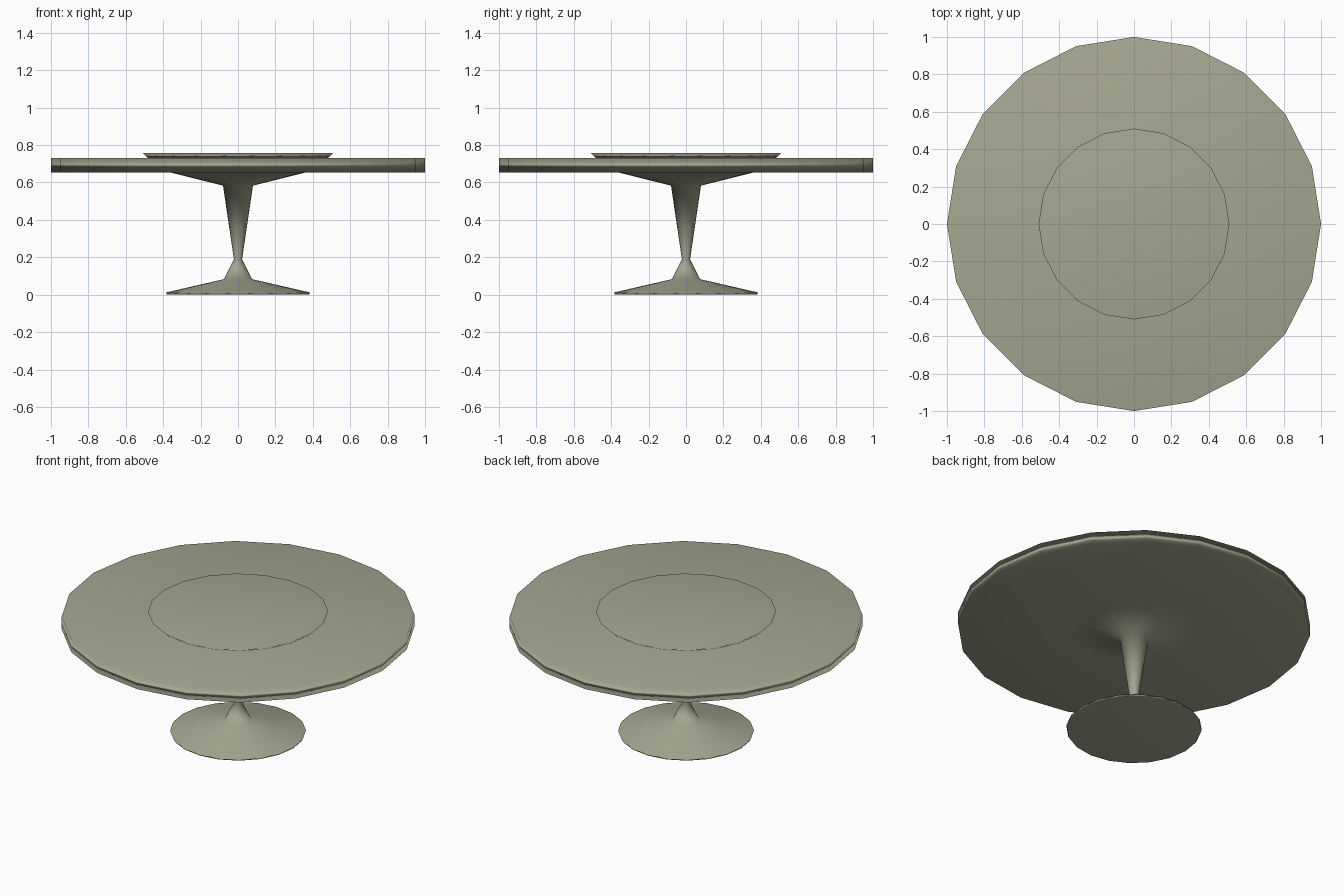
import bpy, bmesh
from math import pi, cos, sin

if "Cube" in bpy.data.objects:
    bpy.data.objects.remove(bpy.data.objects["Cube"])

SIDES = 20

# Olive grey finish
olive = bpy.data.materials.new("olive_grey")
olive.diffuse_color = (0.38, 0.385, 0.28, 1.0)
olive.use_nodes = True
olive.node_tree.nodes["Principled BSDF"].inputs["Base Color"].default_value = olive.diffuse_color


def lathe(name, profile):
    """Revolve (radius, z) points, bottom to top, into a closed smooth solid."""
    bm = bmesh.new()
    rings = []
    for r, z in profile:
        rings.append([bm.verts.new((r * cos(2 * pi * i / SIDES),
                                    r * sin(2 * pi * i / SIDES), z))
                      for i in range(SIDES)])
    bottom = bm.verts.new((0, 0, profile[0][1]))
    top = bm.verts.new((0, 0, profile[-1][1]))
    for i in range(SIDES):
        j = (i + 1) % SIDES
        for low, high in zip(rings, rings[1:]):
            bm.faces.new((low[i], low[j], high[j], high[i]))
        bm.faces.new((bottom, rings[0][j], rings[0][i]))
        bm.faces.new((top, rings[-1][i], rings[-1][j]))
    for face in bm.faces:
        face.smooth = True
    mesh = bpy.data.meshes.new(name)
    bm.to_mesh(mesh)
    bm.free()
    mesh.materials.append(olive)
    obj = bpy.data.objects.new(name, mesh)
    bpy.context.collection.objects.link(obj)
    # Large faces dominate the smooth shading, so the flats stay nearly flat
    mod = obj.modifiers.new("weighted_normals", 'WEIGHTED_NORMAL')
    mod.mode = 'FACE_AREA'
    return obj


# Pedestal and thick round top: flared foot, narrow waist, widening column
lathe("pedestal_and_top", [(0.38, 0.0), (0.385, 0.012), (0.075, 0.083),
                           (0.022, 0.19), (0.08, 0.583), (0.36, 0.653),
                           (1.0, 0.653), (1.0, 0.732)])

# Raised centre disc, undercut at its rim
lathe("centre_disc", [(0.48, 0.73), (0.51, 0.757)])
